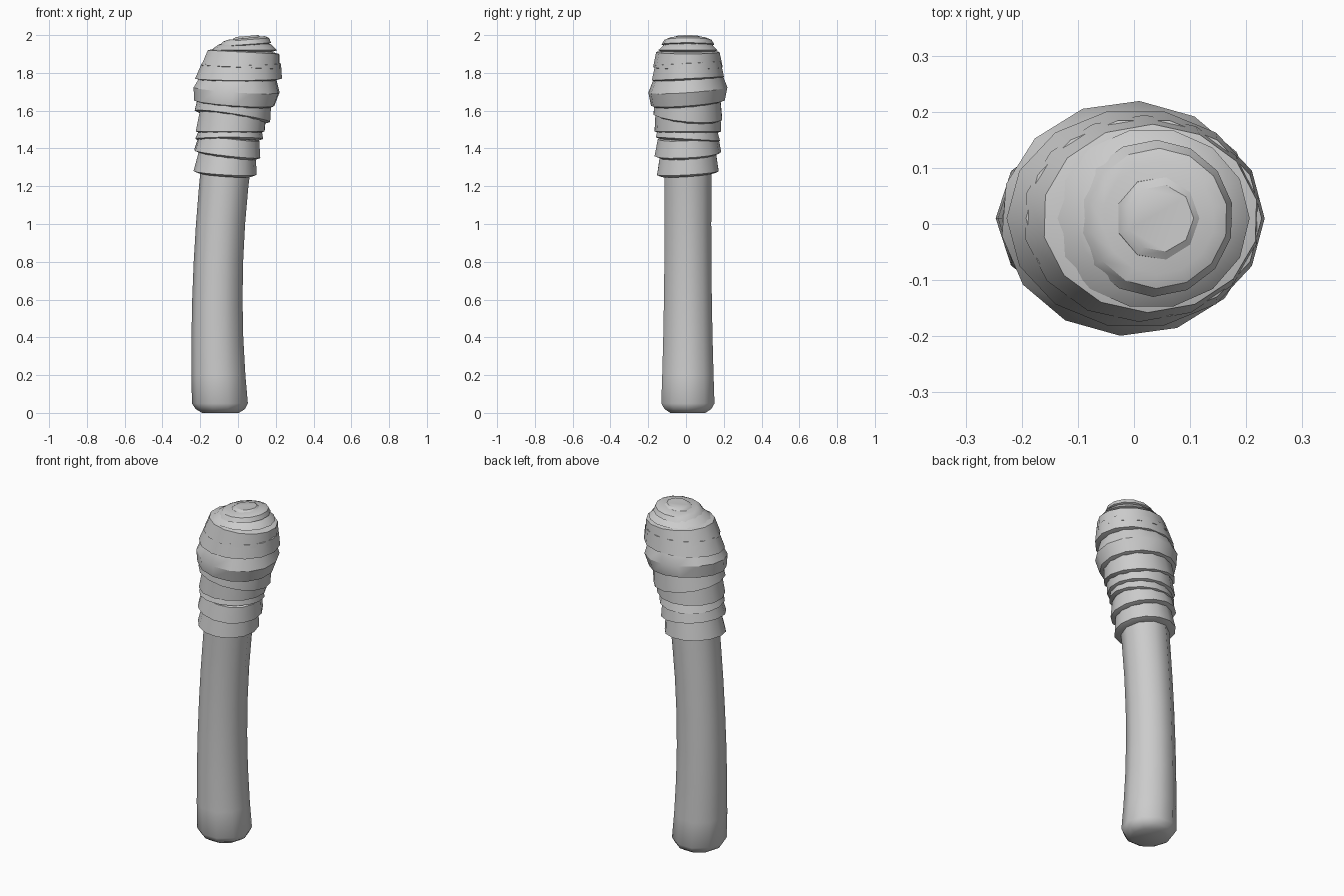
import bpy, bmesh
from math import cos, sin, pi, radians

if "Cube" in bpy.data.objects:
    bpy.data.objects.remove(bpy.data.objects["Cube"])

shade = (0.6, 0.6, 0.6, 1)
grey = bpy.data.materials.new("plain grey")
grey.use_nodes = True
grey.diffuse_color = shade
grey.node_tree.nodes["Principled BSDF"].inputs["Base Color"].default_value = shade


def axis_x(height):
    """Sideways bend shared by the handle and its wraps."""
    return 0.07 * (height - 0.5) ** 2 - 0.11


def handle_radius(height):
    return 0.13 + 0.02 * (1 - height) ** 2


def loft(name, rings, sides, lean_x=0, lean_y=0, depth=1, turn=0, smooth_angle=32):
    """Skin a stack of (height, radius) rings centred on the bent axis."""
    bm = bmesh.new()
    loops = []
    for height, radius in rings:
        loop = []
        for step in range(sides):
            angle = 2 * pi * step / sides + turn
            across, along = cos(angle), sin(angle)
            loop.append(bm.verts.new((
                axis_x(height) + radius * across,
                0.01 + radius * depth * along,
                height + lean_x * across + lean_y * along)))
        loops.append(loop)
    for lower, upper in zip(loops, loops[1:]):
        for step in range(sides):
            after = (step + 1) % sides
            bm.faces.new((lower[step], lower[after], upper[after], upper[step]))
    bm.faces.new(reversed(loops[0]))
    bm.faces.new(loops[-1])

    mesh = bpy.data.meshes.new(name)
    bm.to_mesh(mesh)
    bm.free()
    mesh.materials.append(grey)
    part = bpy.data.objects.new(name, mesh)
    bpy.context.collection.objects.link(part)
    bpy.ops.object.select_all(action="DESELECT")
    part.select_set(True)
    bpy.context.view_layer.objects.active = part
    bpy.ops.object.shade_smooth_by_angle(angle=radians(smooth_angle))


def wrap(name, base, height, rim, top, bulge=0, sides=14, **tilt):
    """Cloth turn with a flared lower rim and edges tucked inside."""
    rings = [(base - 0.01, rim * 0.85), (base, rim)]
    if bulge:
        rings.append((base + height / 2, (rim + top) / 2 + bulge))
    rings += [(base + height, top), (base + height + 0.01, top * 0.8)]
    loft(name, rings, sides, **tilt)


# Gently bent handle with a rounded foot
foot = [(height, scale * handle_radius(height))
        for height, scale in ((0, 0.65), (0.02, 0.87), (0.05, 1))]
shaft = [(step / 5, handle_radius(step / 5)) for step in range(1, 8)]
loft("handle", foot + shaft, sides=10, smooth_angle=50)

# Narrow cloth turns, each flaring over the one below
wrap("lowest_wrap", 1.27, 0.11, rim=0.167, top=0.15, lean_x=-0.01, lean_y=0.01)
wrap("second_wrap", 1.37, 0.09, rim=0.177, top=0.16, lean_x=-0.02, lean_y=0.01, turn=0.3)
wrap("third_wrap", 1.45, 0.05, rim=0.18, top=0.165, lean_y=-0.01, depth=0.97)
wrap("fourth_wrap", 1.49, 0.11, rim=0.186, top=0.18, depth=0.95, turn=0.2)
wrap("fifth_wrap", 1.57, 0.1, rim=0.2, top=0.19, lean_x=-0.03, lean_y=-0.015, depth=0.93)

# Wide bulging cloth around the head
wrap("head_wrap", 1.64, 0.14, rim=0.215, top=0.2, bulge=0.023,
     lean_x=-0.015, lean_y=0.015, depth=0.91, turn=0.15)
wrap("upper_wrap", 1.77, 0.08, rim=0.23, top=0.21, lean_y=0.01, depth=0.85)

# Stepped crown of smaller turns
wrap("crown_wrap", 1.83, 0.08, rim=0.212, top=0.193, lean_x=-0.01, depth=0.87, turn=0.2)
wrap("crown_shoulder", 1.92, 0.03, rim=0.175, top=0.14, depth=0.92)
wrap("crown_ring", 1.95, 0.025, rim=0.14, top=0.125, lean_x=0.01, turn=0.2)
wrap("crown_tip", 1.97, 0.015, rim=0.08, top=0.075, sides=9, lean_x=0.005)
